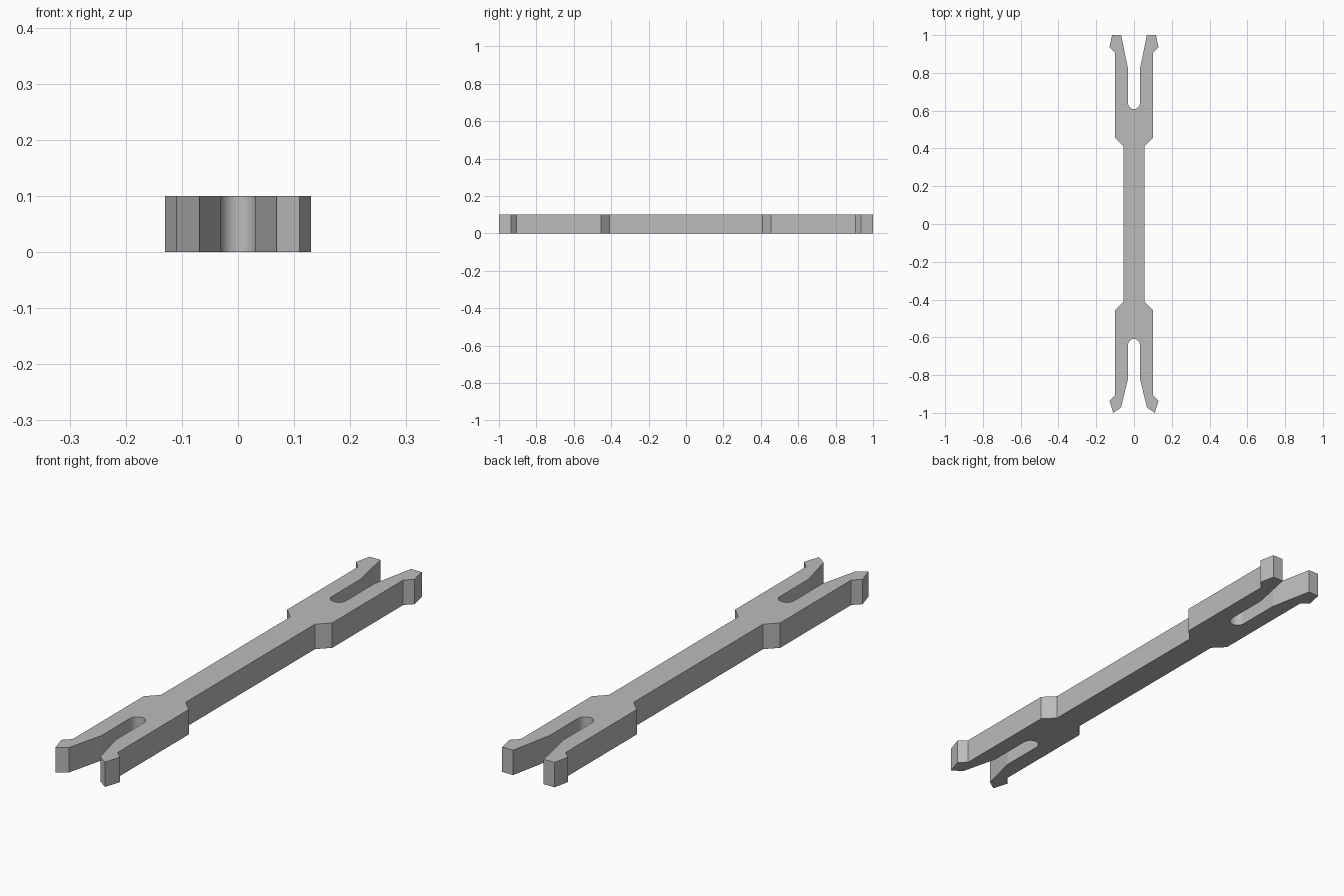
import bpy, bmesh
from math import sin, cos, pi

cube = bpy.data.objects.get("Cube")
if cube:
    bpy.data.objects.remove(cube, do_unlink=True)

THICK = 0.1
SLOT_R, SLOT_Y = 0.0315, 0.64

grey = bpy.data.materials.new("plain grey")
grey.use_nodes = True
colour = (0.5, 0.5, 0.5, 1)
grey.diffuse_color = colour
grey.node_tree.nodes["Principled BSDF"].inputs["Base Color"].default_value = colour


def fork_outline(tip):
    """Outline of one forked end, from its right neck corner to its left one."""
    half = [(0.055, 0.41), (0.1, 0.455), (0.1, 0.905), (0.13, 0.935)]
    half += tip + [(SLOT_R, 0.82)]
    steps = 20
    arc = [(SLOT_R * cos(pi * i / steps), SLOT_Y - SLOT_R * sin(pi * i / steps))
           for i in range(steps + 1)]
    return half + arc + [(-x, y) for x, y in reversed(half)]


# Back prongs end square, front prongs end in a slanted point
back = fork_outline([(0.116, 1.0), (0.068, 1.0)])
front = fork_outline([(0.11, 1.0), (0.069, 0.972)])
outline = back + [(-x, -y) for x, y in front]

# Extrude the flat outline into a bar
bm = bmesh.new()
base = bm.faces.new([bm.verts.new((x, y, 0)) for x, y in outline])
top = bmesh.ops.extrude_face_region(bm, geom=[base], use_keep_orig=True)
bmesh.ops.translate(bm, vec=(0, 0, THICK),
                    verts=[v for v in top["geom"] if isinstance(v, bmesh.types.BMVert)])
bmesh.ops.recalc_face_normals(bm, faces=bm.faces)
mesh = bpy.data.meshes.new("forked_bar")
bm.to_mesh(mesh)
bm.free()
mesh.materials.append(grey)

bar = bpy.data.objects.new("forked_bar", mesh)
bpy.context.collection.objects.link(bar)
bpy.ops.object.select_all(action='DESELECT')
bar.select_set(True)
bpy.context.view_layer.objects.active = bar
bpy.ops.object.shade_smooth_by_angle(angle=pi / 18)
